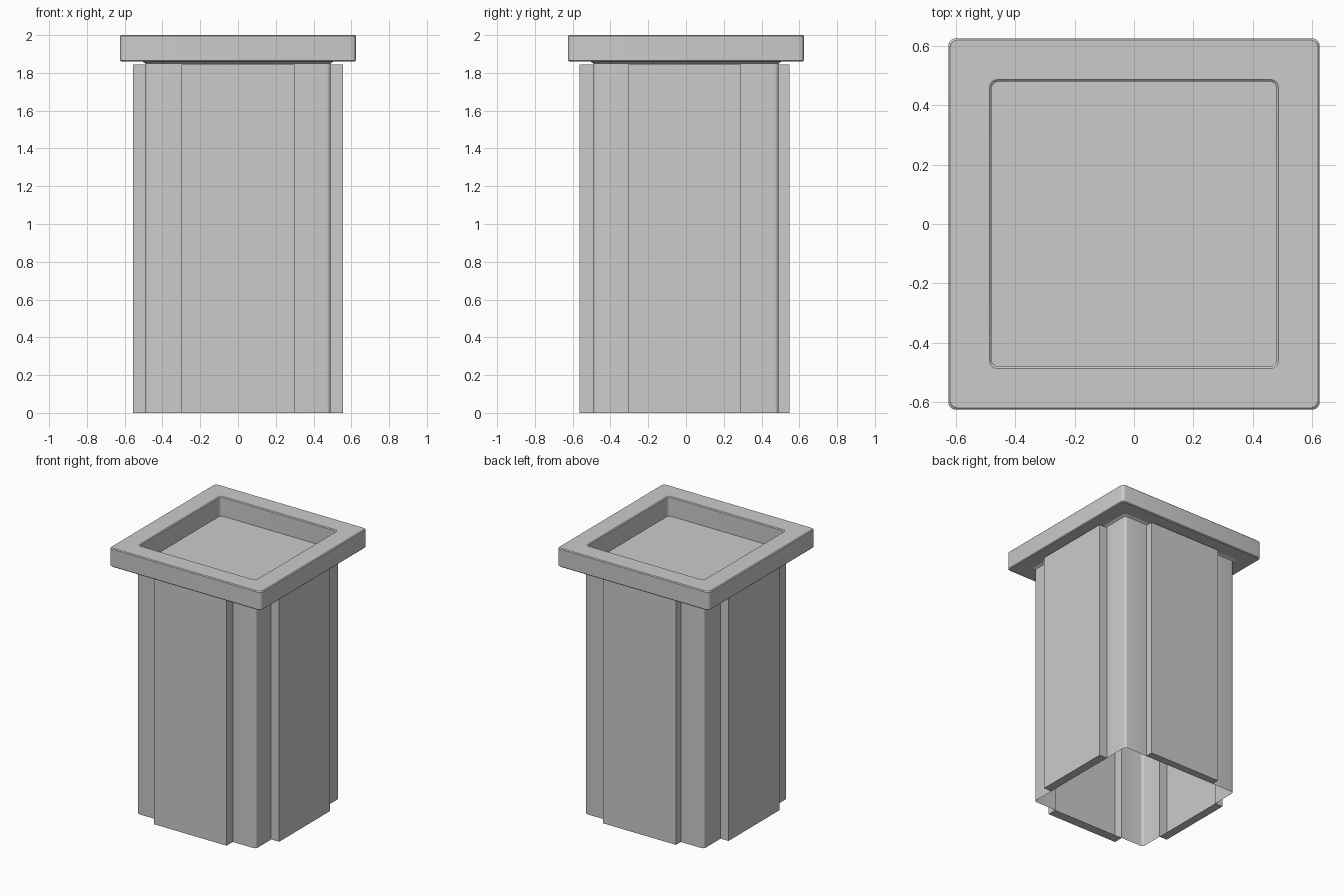
import bpy, bmesh, math

if "Cube" in bpy.data.objects:
    bpy.data.objects.remove(bpy.data.objects["Cube"], do_unlink=True)

CORE, PANEL, HALF_W = 0.49, 0.555, 0.3
PANEL_TOP, CAP_BASE, TOP = 1.845, 1.86, 2.0
SHIFT_Y = -0.008

stone = bpy.data.materials.new("plain grey")
stone.use_nodes = True
grey = (0.6, 0.6, 0.6, 1)
stone.diffuse_color = grey
stone.node_tree.nodes["Principled BSDF"].inputs["Base Color"].default_value = grey


def corner(half, radius, steps=4):
    """Rounded corner at (+half, -half), counter-clockwise."""
    c = half - radius
    angles = [-math.pi / 2 + math.pi / 2 * i / steps for i in range(steps + 1)]
    return [(c + radius * math.cos(a), -c + radius * math.sin(a)) for a in angles]


def four_sides(side):
    """Repeat the points of one side round all four sides."""
    points = []
    for _ in range(4):
        points += side
        side = [(-y, x) for x, y in side]
    return points


def loft(bm, rings):
    """Join rings of (points, height) into walls."""
    loops = [[bm.verts.new((x, y, z)) for x, y in pts] for pts, z in rings]
    for low, high in zip(loops, loops[1:]):
        n = len(low)
        for i in range(n):
            j = (i + 1) % n
            bm.faces.new((low[i], low[j], high[j], high[i]))
    return loops


def finish(bm, name):
    mesh = bpy.data.meshes.new(name)
    bm.to_mesh(mesh)
    bm.free()
    mesh.materials.append(stone)
    obj = bpy.data.objects.new(name, mesh)
    bpy.context.collection.objects.link(obj)
    bpy.ops.object.select_all(action="DESELECT")
    obj.select_set(True)
    bpy.context.view_layer.objects.active = obj
    bpy.ops.object.shade_smooth_by_angle(angle=math.radians(35))


# Hollow shaft: square shell whose four sides step out into wide panels
side = [(-HALF_W, -CORE), (-HALF_W, -PANEL), (HALF_W, -PANEL), (HALF_W, -CORE)]
side += corner(CORE, 0.02)
outline = [(x, y if abs(abs(y) - CORE) < 0.021 else y + SHIFT_Y)
           for x, y in four_sides(side)]
bm = bmesh.new()
bottom, top = loft(bm, [(outline, 0), (outline, PANEL_TOP)])
# Close the ends of the panels only
for start in range(0, len(outline), len(side)):
    bm.faces.new(list(reversed(bottom[start:start + 4])))
    bm.faces.new(top[start:start + 4])
finish(bm, "shaft")

# Slightly flared collar between shaft and cap
bm = bmesh.new()
loft(bm, [(four_sides(corner(h, 0.02)), z) for h, z in
          ((CORE, PANEL_TOP), (CORE, 1.85), (0.505, CAP_BASE))])
finish(bm, "collar")

# Overhanging cap with softened edges and a sunken square floor
bm = bmesh.new()
sections = [(0.505, CAP_BASE), (0.619, CAP_BASE), (0.625, CAP_BASE + 0.006),
            (0.625, TOP - 0.006), (0.619, TOP), (0.486, TOP),
            (0.48, TOP - 0.006), (0.48, 1.855)]
rings = loft(bm, [(four_sides(corner(h, 0.025)), z) for h, z in sections])
bm.faces.new(rings[-1])
finish(bm, "cap")
